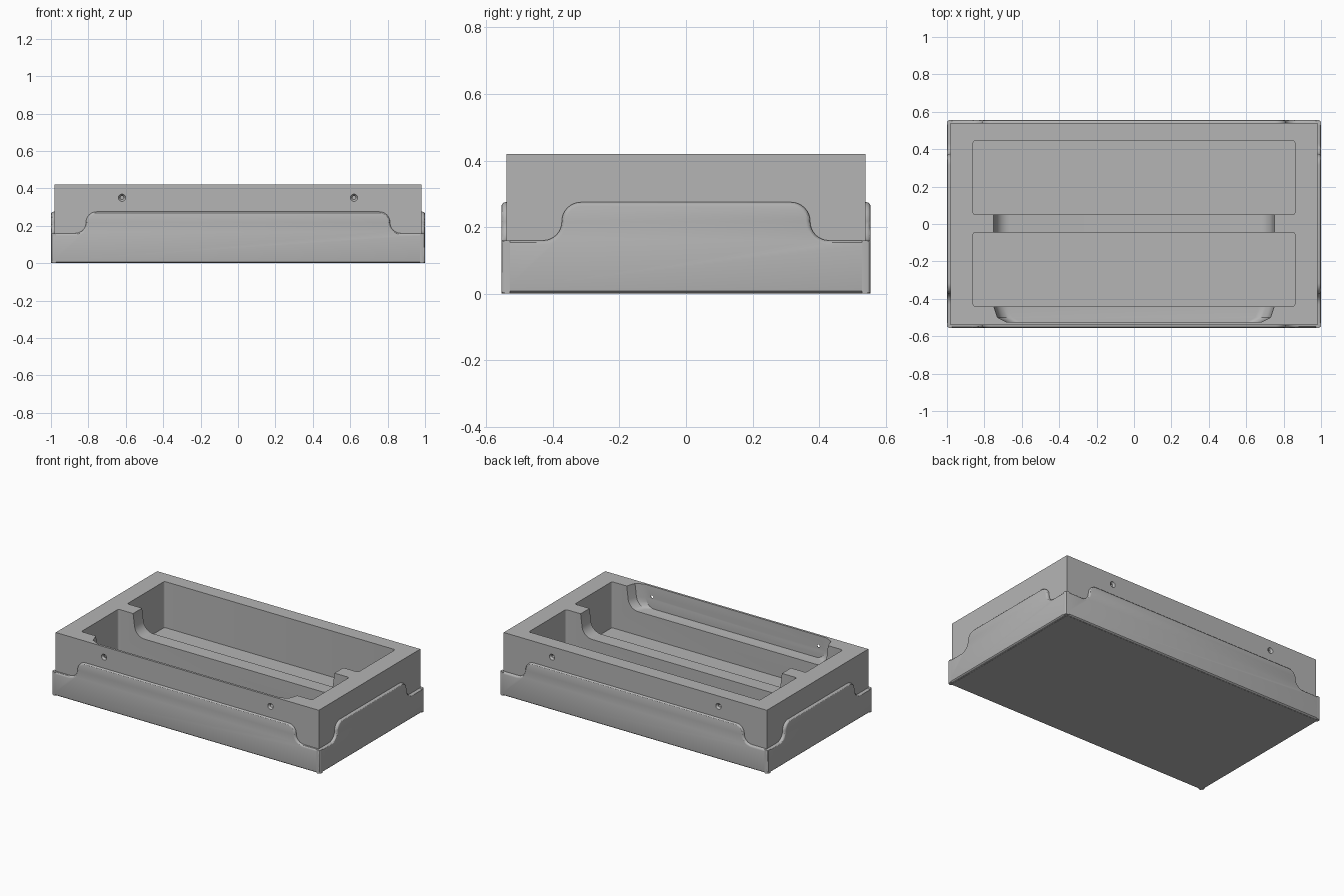
import bpy, bmesh, math
from mathutils import Matrix

old = bpy.data.objects.get("Cube")
if old:
    bpy.data.objects.remove(old, do_unlink=True)

GREY = (0.46, 0.46, 0.46, 1)
grey = bpy.data.materials.new("plain grey")
grey.use_nodes = True
grey.diffuse_color = GREY
grey.node_tree.nodes["Principled BSDF"].inputs["Base Color"].default_value = GREY

LENGTH, WIDTH = 1.0, 0.555        # half sizes of the skirt
BODY_X, BODY_Y, TOP = 0.98, 0.54, 0.42
LEDGE, FLOOR = 0.27, 0.11


def make(name, bm):
    bmesh.ops.recalc_face_normals(bm, faces=bm.faces[:])
    mesh = bpy.data.meshes.new(name)
    bm.to_mesh(mesh)
    bm.free()
    mesh.materials.append(grey)
    ob = bpy.data.objects.new(name, mesh)
    bpy.context.collection.objects.link(ob)
    return ob


def loft(sections):
    """Skin matching closed loops and cap both ends."""
    bm = bmesh.new()
    rings = [[bm.verts.new(p) for p in s] for s in sections]
    n = len(rings[0])
    for a, b in zip(rings, rings[1:]):
        for i in range(n):
            j = (i + 1) % n
            bm.faces.new((a[i], a[j], b[j], b[i]))
    bm.faces.new(rings[0])
    bm.faces.new(rings[-1])
    bmesh.ops.recalc_face_normals(bm, faces=bm.faces[:])
    return bm


def block(x0, x1, y0, y1, z0, z1, corner=0):
    loop = [(x0, y0), (x1, y0), (x1, y1), (x0, y1)]
    bm = loft([[(x, y, z) for x, y in loop] for z in (z0, z1)])
    if corner:
        upright = [e for e in bm.edges
                   if abs(e.verts[0].co.z - e.verts[1].co.z) > 0.01]
        bmesh.ops.bevel(bm, geom=upright, offset=corner, segments=4,
                        profile=0.5, affect='EDGES')
    return bm


def arc(cx, cz, r, start, end, steps=8):
    angles = [math.radians(start + (end - start) * i / steps)
              for i in range(steps + 1)]
    return [(cx + r * math.cos(a), cz + r * math.sin(a)) for a in angles]


def mirrored(right):
    return right + [(-x, z) for x, z in reversed(right)]


def cut(target, bm):
    cutter = make("cutter", bm)
    cutter.hide_render = True
    mod = target.modifiers.new("cut", 'BOOLEAN')
    mod.operation = 'DIFFERENCE'
    mod.solver = 'EXACT'
    mod.object = cutter
    bpy.context.view_layer.objects.active = target
    bpy.ops.object.modifier_apply(modifier=mod.name)
    bpy.data.objects.remove(cutter, do_unlink=True)


def smooth(ob):
    bpy.ops.object.select_all(action='DESELECT')
    ob.select_set(True)
    bpy.context.view_layer.objects.active = ob
    bpy.ops.object.shade_smooth_by_angle(angle=math.radians(30))


# Tray body with two long pockets
body = make("tray_body", block(-BODY_X, BODY_X, -BODY_Y, BODY_Y, 0, TOP))
for y0, y1 in ((-0.44, -0.045), (0.05, 0.445)):
    cut(body, block(-0.86, 0.86, y0, y1, FLOOR, TOP + 0.1, 0.012))

# Shallow bay through the divider and into the front wall, rounded below
bay = mirrored([(0.75, TOP + 0.1), (0.75, TOP)]
               + arc(0.665, LEDGE + 0.075, 0.075, -10, -90))
cut(body, loft([[(x * half / 0.75, y, z) for x, z in bay]
                for y, half in ((-0.525, 0.68), (-0.5, 0.73),
                                (-0.44, 0.75), (0.1, 0.75))]))

# Countersunk screw holes, front and back
for side in (-1, 1):
    for x in (-0.62, 0.62):
        for r_out, r_in, depth in ((0.021, 0.01, 0.013), (0.009, 0.009, 0.03)):
            bm = bmesh.new()
            bmesh.ops.create_cone(
                bm, cap_ends=True, segments=24, radius1=r_in, radius2=r_out,
                depth=depth + 0.002,
                matrix=Matrix.Translation((x, side * (BODY_Y + 0.001 - depth / 2), 0.35))
                @ Matrix.Rotation(-side * math.pi / 2, 4, 'X'))
            cut(body, bm)
smooth(body)


# Skirt panels: low at the corners, sweeping up to a raised middle
def skirt_panel(name, half, foot, reach, turn):
    r = 0.057
    outline = mirrored(
        [(half, 0.001), (half, 0.16)]
        + arc(foot, 0.16 + r, r, 270, 180)
        + arc(foot - 2 * r, 0.275 - r, r, 0, 90))
    bm = loft([[(x, y, z) for x, z in outline] for y in (-reach, 0.026 - reach)])
    rim = [e for e in bm.edges if all(v.co.y < 0.001 - reach for v in e.verts)]
    bmesh.ops.bevel(bm, geom=rim, offset=0.013, segments=3, profile=0.5,
                    affect='EDGES')
    bm.transform(Matrix.Rotation(turn, 4, 'Z'))
    smooth(make(name, bm))


skirt_panel("front_skirt", LENGTH, 0.87, WIDTH, 0)
skirt_panel("back_skirt", LENGTH, 0.87, WIDTH, math.pi)
skirt_panel("right_skirt", WIDTH, 0.43, LENGTH, math.pi / 2)
skirt_panel("left_skirt", WIDTH, 0.43, LENGTH, -math.pi / 2)
